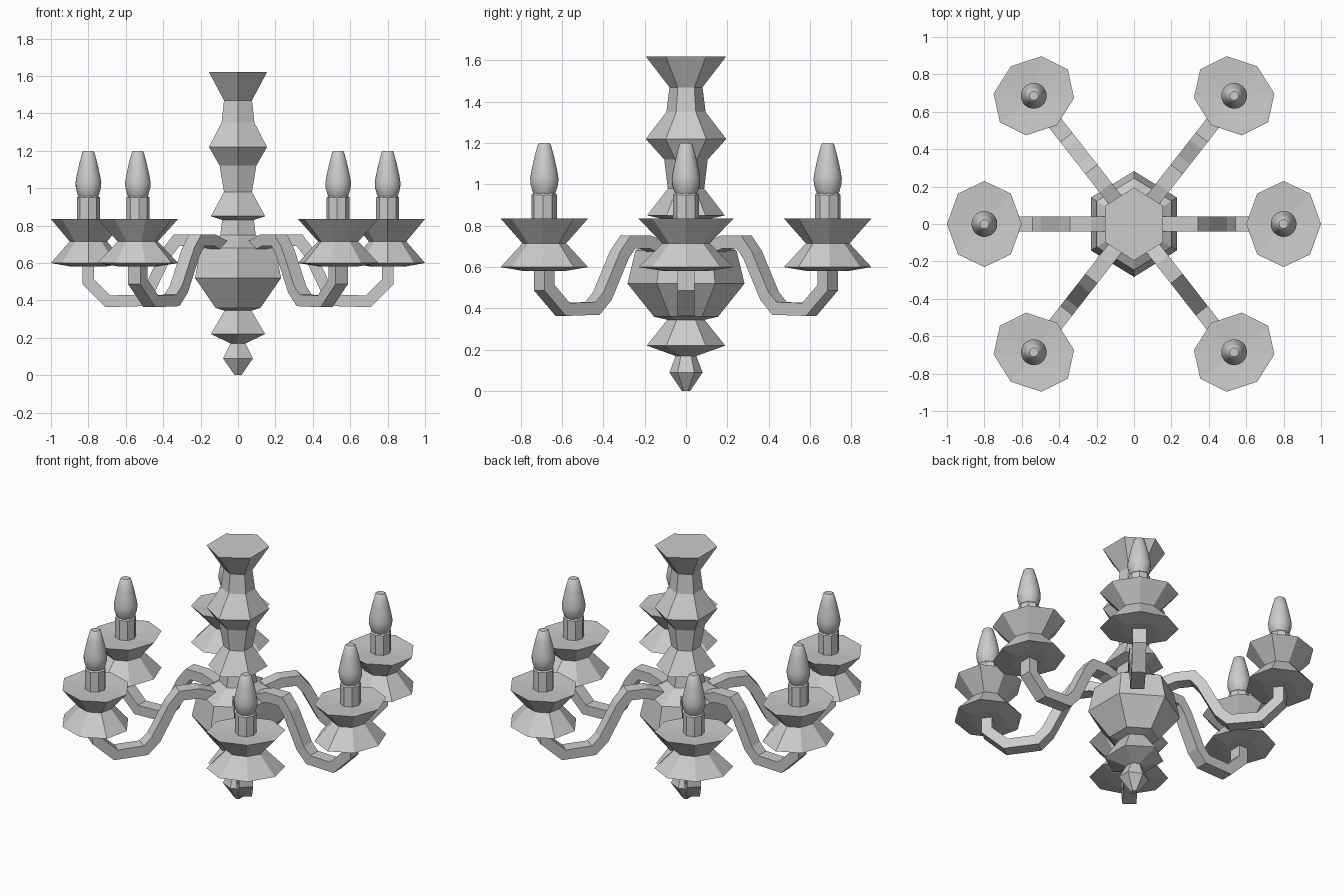
import bpy, bmesh, math
from mathutils import Vector

if "Cube" in bpy.data.objects:
    bpy.data.objects.remove(bpy.data.objects["Cube"])


def make_object(name, rings, matrix=None, smooth=False):
    """Skin a list of equal-length vertex rings and cap both ends."""
    bm = bmesh.new()
    loops = [[bm.verts.new(p) for p in ring] for ring in rings]
    n = len(loops[0])
    for a, b in zip(loops, loops[1:]):
        for i in range(n):
            j = (i + 1) % n
            bm.faces.new((a[i], a[j], b[j], b[i]))
    bm.faces.new(loops[0][::-1])
    bm.faces.new(loops[-1])
    bmesh.ops.recalc_face_normals(bm, faces=bm.faces)
    mesh = bpy.data.meshes.new(name)
    bm.to_mesh(mesh)
    bm.free()
    if smooth:
        for p in mesh.polygons:
            p.use_smooth = len(p.vertices) == 4
    obj = bpy.data.objects.new(name, mesh)
    bpy.context.collection.objects.link(obj)
    return obj


def lathe(name, profile, sides, start=0.0, smooth=False):
    """Profile rows are (x radius, y radius, z)."""
    rings = []
    for rx, ry, z in profile:
        rings.append([(rx * math.cos(start + i * math.tau / sides),
                       ry * math.sin(start + i * math.tau / sides), z)
                      for i in range(sides)])
    return make_object(name, rings, smooth=smooth)


def sweep(name, path, width, thick):
    """Rectangular bar along a path of (x, z) points, with mitred corners."""
    pts = [Vector(p) for p in path]
    rings = []
    for i, p in enumerate(pts):
        d0 = (p - pts[i - 1]).normalized() if i else (pts[1] - p).normalized()
        d1 = (pts[i + 1] - p).normalized() if i < len(pts) - 1 else d0
        t = (d0 + d1).normalized()
        n = Vector((-t.y, t.x)) * (thick / 2 / max(t.dot(d0), 0.5))
        a, b = p + n, p - n
        w = width / 2
        rings.append([(a.x, -w, a.y), (a.x, w, a.y), (b.x, w, b.y), (b.x, -w, b.y)])
    return make_object(name, rings)


# Central column: stacked hexagonal turnings, corners towards +y and -y
COLUMN = [  # half width in x, half depth in y, height
    (0.018, 0.020, 0.00), (0.080, 0.080, 0.09), (0.040, 0.050, 0.17),
    (0.145, 0.190, 0.22), (0.072, 0.090, 0.345), (0.120, 0.155, 0.36),
    (0.230, 0.283, 0.52), (0.200, 0.245, 0.68), (0.095, 0.115, 0.75),
    (0.085, 0.100, 0.83), (0.145, 0.188, 0.85), (0.075, 0.088, 0.98),
    (0.098, 0.105, 1.12), (0.155, 0.195, 1.22), (0.088, 0.095, 1.35),
    (0.075, 0.080, 1.47), (0.155, 0.195, 1.62)]
c30 = math.cos(math.pi / 6)
lathe("central_column", [(x / c30, y, z) for x, y, z in COLUMN], 6, math.pi / 6)

# Six arms, each with a drip pan, candle socket and smooth bulb
ARM = [(0.15, 0.68), (0.29, 0.722), (0.41, 0.722), (0.47, 0.66), (0.59, 0.46),
       (0.66, 0.40), (0.87, 0.395), (1.0, 0.50), (1.0, 0.62)]
PAN = [(0.10, 0.582), (0.20, 0.60), (0.10, 0.715), (0.20, 0.835), (0.19, 0.835),
       (0.02, 0.822)]
SOCKET = [(0.062, 0.80), (0.062, 0.95), (0.05, 0.962)]
BULB = [(0.042, 0.94), (0.057, 0.965), (0.067, 1.00), (0.069, 1.03),
        (0.062, 1.07), (0.049, 1.13), (0.031, 1.195), (0.024, 1.20)]

DIAG = math.radians(52)
SPOTS = [(0, 0.80), (DIAG, 0.87), (math.pi - DIAG, 0.87), (math.pi, 0.80),
         (math.pi + DIAG, 0.87), (-DIAG, 0.87)]
for k, (angle, reach) in enumerate(SPOTS, 1):
    arm = sweep(f"arm_{k}", [(r * reach, z) for r, z in ARM], 0.082, 0.062)
    pan = lathe(f"drip_pan_{k}", [(r, r * 1.15, z) for r, z in PAN], 8)
    socket = lathe(f"candle_socket_{k}", [(r, r, z) for r, z in SOCKET], 8)
    bulb = lathe(f"bulb_{k}", [(r, r, z) for r, z in BULB], 24, smooth=True)
    for part in (arm, pan, socket, bulb):
        part.rotation_euler.z = angle
        if part is not arm:
            part.location = (reach * math.cos(angle), reach * math.sin(angle), 0)
